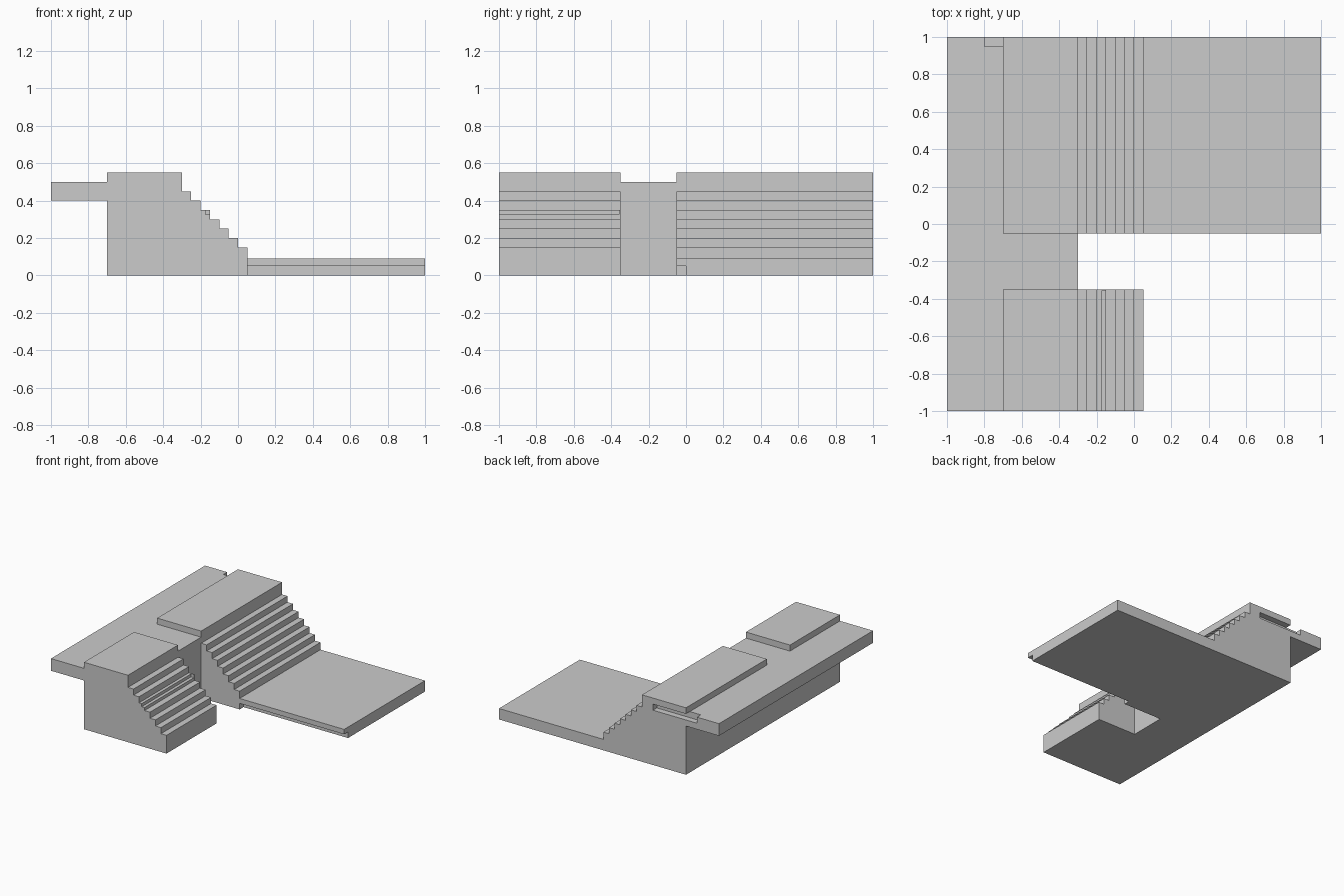
import bpy, bmesh

if "Cube" in bpy.data.objects:
    bpy.data.objects.remove(bpy.data.objects["Cube"])


def prism(name, profile, y0, y1):
    """Extrude an (x, z) outline from y0 to y1."""
    bm = bmesh.new()
    face = bm.faces.new([bm.verts.new((x, y0, z)) for x, z in profile])
    ext = bmesh.ops.extrude_face_region(bm, geom=[face])
    new = [v for v in ext["geom"] if isinstance(v, bmesh.types.BMVert)]
    bmesh.ops.translate(bm, vec=(0, y1 - y0, 0), verts=new)
    bmesh.ops.recalc_face_normals(bm, faces=bm.faces[:])
    mesh = bpy.data.meshes.new(name)
    bm.to_mesh(mesh)
    bm.free()
    ob = bpy.data.objects.new(name, mesh)
    bpy.context.collection.objects.link(ob)
    return ob


def box(name, x0, x1, y0, y1, z0, z1):
    return prism(name, [(x0, z0), (x1, z0), (x1, z1), (x0, z1)], y0, y1)


def combine(target, other, operation):
    """Boolean another part into the target and discard it."""
    mod = target.modifiers.new(operation.lower(), "BOOLEAN")
    mod.operation = operation
    mod.solver = "EXACT"
    mod.object = other
    other.hide_render = True
    bpy.context.view_layer.objects.active = target
    bpy.ops.object.modifier_apply(modifier=mod.name)
    bpy.data.objects.remove(other, do_unlink=True)


# Stair outline: flat landing, then seven treads going down
stairs = [(-0.7, 0), (-0.7, 0.55), (-0.3, 0.55)]
for i in range(7):
    x, z = -0.3 + 0.05 * i, 0.45 - 0.05 * i
    stairs += [(x, z), (x + 0.05, z)]
stairs.append((0.05, 0))

# Two stair blocks, linking passage, rear walkway and low floor in one body
terrace = prism("stair_terrace", stairs, -0.05, 1)
for part in (
    prism("front_stairs", stairs, -1, -0.35),
    box("passage", -0.7, -0.3, -0.4, 0, 0, 0.5),
    box("walkway", -1, -0.65, -1, 1, 0.4, 0.5),
    box("low_floor", 0, 1, -0.05, 1, 0, 0.09),
):
    combine(terrace, part, "UNION")

# Recess below the front edge of the low floor
combine(terrace, box("floor_recess", 0.05, 1.1, -0.1, 0, -0.1, 0.05), "DIFFERENCE")

# Slot under the back end of the landing, open above the walkway
slot = [(-0.8, 0.45), (-0.4, 0.45), (-0.4, 0.5), (-0.7, 0.5), (-0.7, 0.6), (-0.8, 0.6)]
combine(terrace, prism("landing_slot", slot, 0.95, 1.1), "DIFFERENCE")

# Small rebate along the nose of one front tread
combine(terrace, box("tread_rebate", -0.175, -0.14, -1.1, -0.357, 0.325, 0.36), "DIFFERENCE")
